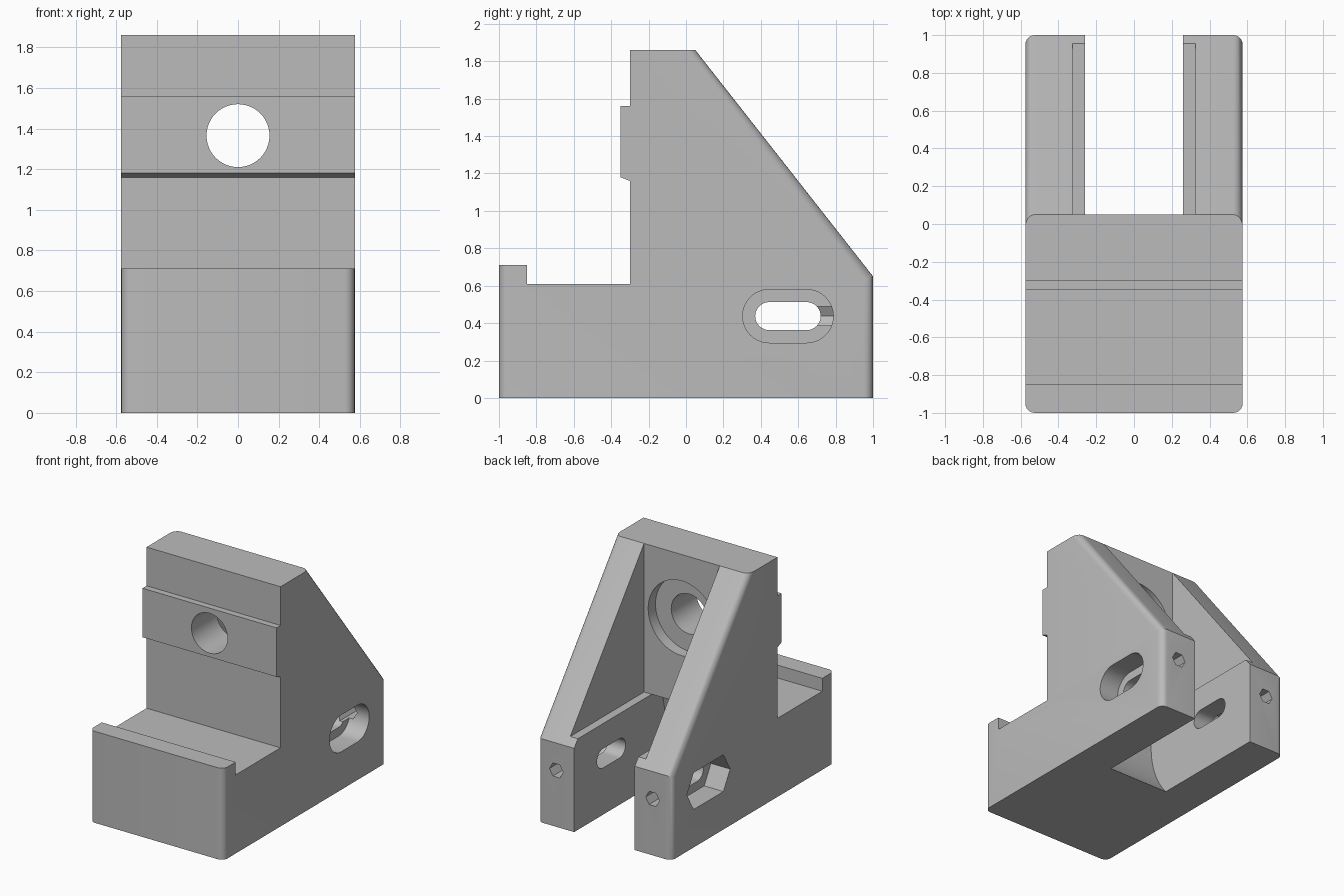
import bpy, bmesh, math
from mathutils import Vector

if "Cube" in bpy.data.objects:
    bpy.data.objects.remove(bpy.data.objects["Cube"])

grey = bpy.data.materials.new("plain grey")
grey.diffuse_color = (0.5, 0.5, 0.5, 1)
grey.use_nodes = True
grey.node_tree.nodes["Principled BSDF"].inputs["Base Color"].default_value = grey.diffuse_color


def prism(name, pts, a, b, axis, bevel_test=None):
    """Extrude a 2D outline from a to b; outline is (y, z) for axis x, (x, z) for axis y."""
    def place(p, t):
        return (t, p[0], p[1]) if axis == "x" else (p[0], t, p[1])
    bm = bmesh.new()
    lo = [bm.verts.new(place(p, a)) for p in pts]
    hi = [bm.verts.new(place(p, b)) for p in pts]
    bm.faces.new(lo)
    bm.faces.new(hi)
    for i in range(len(pts)):
        j = (i + 1) % len(pts)
        bm.faces.new((lo[i], lo[j], hi[j], hi[i]))
    bmesh.ops.recalc_face_normals(bm, faces=bm.faces[:])
    if bevel_test:
        edges = [e for e in bm.edges if bevel_test(e.verts[0].co, e.verts[1].co)]
        bmesh.ops.bevel(bm, geom=edges, offset=0.05, offset_type='OFFSET',
                        segments=6, profile=0.5, affect='EDGES')
    me = bpy.data.meshes.new(name)
    bm.to_mesh(me)
    bm.free()
    ob = bpy.data.objects.new(name, me)
    bpy.context.collection.objects.link(ob)
    me.materials.append(grey)
    return ob


def stadium(cx, cz, travel, r, n):
    """Round outline (or hexagon for n=3) stretched along its first axis."""
    right = [(cx + travel + r * math.cos(t), cz + r * math.sin(t))
             for t in (math.pi * (i / n - 0.5) for i in range(n + 1))]
    left = [(2 * cx - x, 2 * cz - z) for x, z in right]
    return right + left


def ring(cx, cz, r, n):
    return [(cx + r * math.cos(2 * math.pi * i / n),
             cz + r * math.sin(2 * math.pi * i / n)) for i in range(n)]


# Main body: side profile with clamp rib, front lip and sloped back
W = 0.575
profile = [(-1, 0), (1, 0), (1, 0.65), (0.05, 1.86), (-0.30, 1.86), (-0.30, 1.56),
           (-0.35, 1.56), (-0.35, 1.18), (-0.30, 1.16), (-0.30, 0.61),
           (-0.85, 0.61), (-0.85, 0.71), (-1, 0.71)]


def rounded(p, q):
    if abs(p.x - q.x) > 1e-4:
        return False
    upright = abs(p.y - q.y) < 1e-4 and abs(p.y) > 0.99
    slope = max(p.y, q.y) > 0.99 and abs(min(p.y, q.y) - 0.05) < 1e-3
    return upright or slope


body = prism("bracket_body", profile, -W, W, "x", rounded)

# Axle position and wheel clearance
AY, AZ, LEDGE = 0.545, 0.4375, 0.707
R = math.hypot(AY - 0.05, AZ)
a0 = math.atan2(-AZ, 0.05 - AY) + 2 * math.pi
a1 = math.pi - math.asin((LEDGE - AZ) / R)
arc = [(AY + R * math.cos(a0 + (a1 - a0) * i / 24),
        AZ + R * math.sin(a0 + (a1 - a0) * i / 24)) for i in range(25)]
wheel_slot = [(1.1, -0.1), (0.05, -0.1)] + arc + [(0.07, LEDGE), (0.07, 0.9), (1.1, 0.9)]

# Hexagon outline with pointed ends, stretched along y
HR = 0.165
hexa = [(AY + s * (0.1 + HR * c), AZ + s * h * HR * 0.866)
        for s in (1, -1) for c, h in ((0.5, -1), (1, 0), (0.5, 1))]

cutters = [
    # open pocket between the sloped struts
    prism("pocket_cutter", [(0.05, LEDGE), (1.1, LEDGE), (1.1, 2), (0.05, 2)], -0.325, 0.325, "x"),
    # wheel slot with curved front end
    prism("wheel_slot_cutter", wheel_slot, -0.26, 0.26, "x"),
    # bore and its rear recess
    prism("bore_cutter", ring(0, 1.365, 0.155, 48), -0.6, 0.3, "y"),
    prism("recess_cutter", ring(0, 1.365, 0.29, 64), -0.04, 0.2, "y"),
    # axle slot, round recess on the right, hexagonal recess on the left
    prism("axle_slot_cutter", stadium(AY, AZ, 0.1, 0.075, 16), -0.8, 0.8, "x"),
    prism("round_recess_cutter", stadium(AY, AZ, 0.1, 0.1425, 20), 0.41, 0.8, "x"),
    prism("hex_recess_cutter", hexa, -0.8, -0.41, "x"),
]
# adjusting screw holes from the back
for s in (-1, 1):
    cutters.append(prism("screw_hole_cutter", ring(s * 0.413, AZ, 0.059, 6), 0.6, 1.1, "y"))

for c in cutters:
    c.hide_render = True
    m = body.modifiers.new(c.name, 'BOOLEAN')
    m.operation = 'DIFFERENCE'
    m.solver = 'EXACT'
    m.object = c

# Bake the cuts, drop the cutters and smooth the round faces
dg = bpy.context.evaluated_depsgraph_get()
mesh = bpy.data.meshes.new_from_object(body.evaluated_get(dg))
body.modifiers.clear()
body.data = mesh
mesh.materials.clear()
mesh.materials.append(grey)
for p in mesh.polygons:
    p.material_index = 0
for c in cutters:
    bpy.data.objects.remove(c, do_unlink=True)
bpy.ops.object.select_all(action='DESELECT')
body.select_set(True)
bpy.context.view_layer.objects.active = body
bpy.ops.object.shade_smooth_by_angle(angle=math.radians(30))
